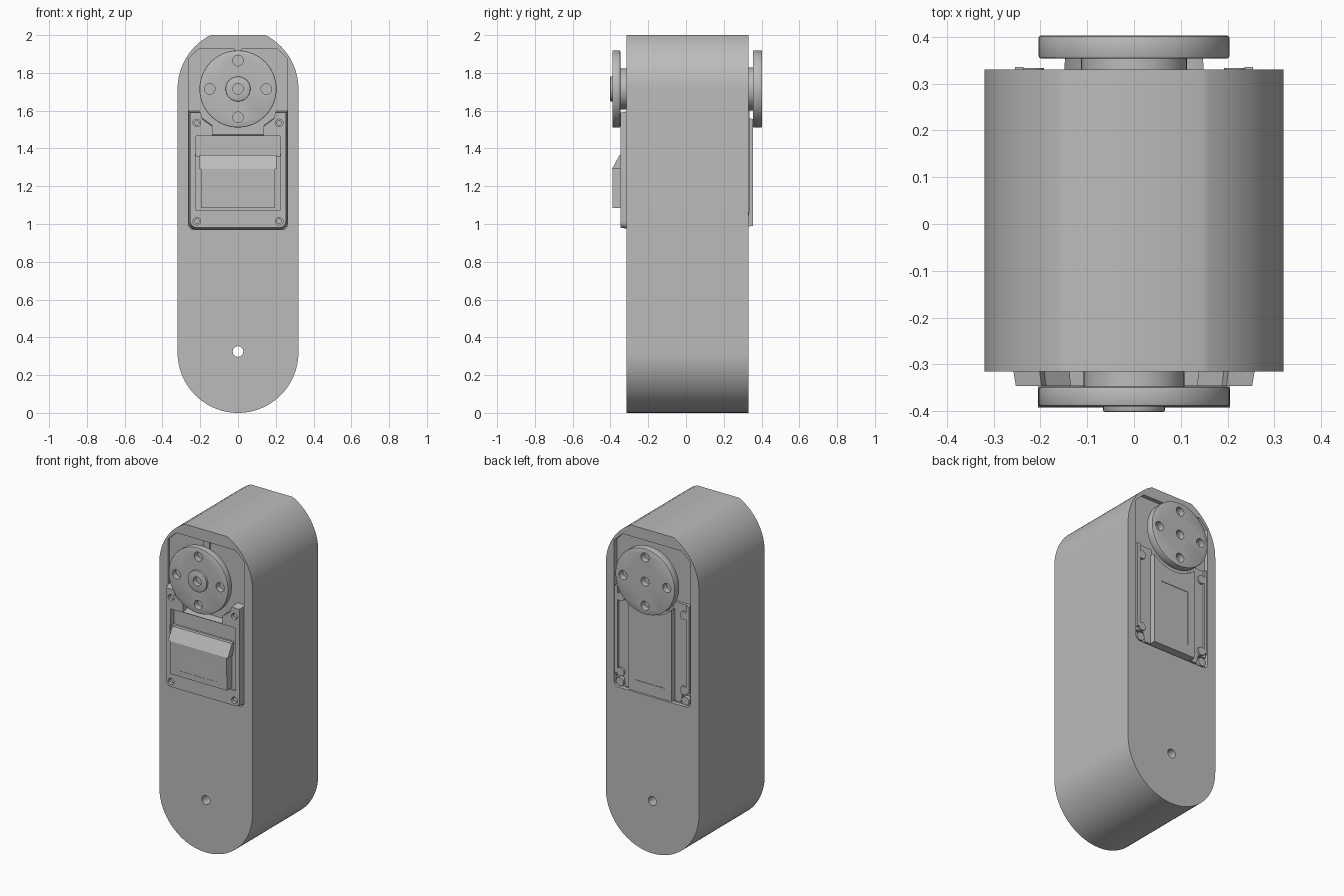
import bpy, bmesh
from math import sin, cos, pi, radians, sqrt

cube = bpy.data.objects.get("Cube")
if cube:
    bpy.data.objects.remove(cube)

grey = bpy.data.materials.new("plain_grey")
grey.use_nodes = True
grey.diffuse_color = (0.5, 0.5, 0.5, 1)
grey.node_tree.nodes["Principled BSDF"].inputs["Base Color"].default_value = (0.5, 0.5, 0.5, 1)

AXIS_Z = 1.715   # height of the horn axis
R = 0.32         # body end radius


def prism(name, pts, a, b, axis="y", scale=1.0, bevel=0.0):
    """Extrude a profile from a to b; scale tapers the end at b."""
    n = len(pts)
    cu = (min(p[0] for p in pts) + max(p[0] for p in pts)) / 2
    cz = (min(p[1] for p in pts) + max(p[1] for p in pts)) / 2
    bm = bmesh.new()
    rings = []
    for d, s in ((a, 1.0), (b, scale)):
        ring = []
        for u, z in pts:
            u, z = cu + (u - cu) * s, cz + (z - cz) * s
            ring.append(bm.verts.new((u, d, z) if axis == "y" else (d, u, z)))
        rings.append(ring)
        bm.faces.new(ring)
    for i in range(n):
        j = (i + 1) % n
        bm.faces.new((rings[0][i], rings[0][j], rings[1][j], rings[1][i]))
    bmesh.ops.recalc_face_normals(bm, faces=bm.faces)
    if bevel:
        caps = [e for e in bm.edges if any(len(f.verts) == n for f in e.link_faces)]
        bmesh.ops.bevel(bm, geom=caps, offset=bevel, segments=2, affect="EDGES", profile=0.5)
    mesh = bpy.data.meshes.new(name)
    bm.to_mesh(mesh)
    bm.free()
    mesh.materials.append(grey)
    ob = bpy.data.objects.new(name, mesh)
    bpy.context.collection.objects.link(ob)
    return ob


def arc(cx, cz, r, start, end, n=32):
    return [(cx + r * cos(radians(start + (end - start) * i / n)),
             cz + r * sin(radians(start + (end - start) * i / n))) for i in range(n + 1)]


def circle(x, z, r, n=32):
    return arc(x, z, r, 0, 360, n)[:-1]


def rect(x0, x1, z0, z1):
    return [(x0, z0), (x1, z0), (x1, z1), (x0, z1)]


def mirrored(right):
    """Close a profile given its +x half from bottom to top."""
    return right + [(-x, z) for x, z in reversed(right)]


def cut(ob, cutters):
    for c in cutters:
        c.hide_render = True
        m = ob.modifiers.new("cut", "BOOLEAN")
        m.operation, m.solver, m.object = "DIFFERENCE", "EXACT", c
    dg = bpy.context.evaluated_depsgraph_get()
    mesh = bpy.data.meshes.new_from_object(ob.evaluated_get(dg))
    ob.modifiers.clear()
    ob.data = mesh
    for c in cutters:
        bpy.data.objects.remove(c)


# Body: long rounded case with flat top, pockets on both faces and a pin hole
top_angle = 63
outline = arc(0, R, R, 180, 360, 48) + arc(0, AXIS_Z, R, 0, top_angle, 20) \
    + arc(0, AXIS_Z, R, 180 - top_angle, 180, 20)
body = prism("body", outline, -0.315, 0.33)
pocket = mirrored(arc(0.232, 1.0, 0.03, -90, 0, 6) + [(0.262, 1.875), (0.205, 1.93)])
cut(body, [prism("front_pocket", pocket, -0.5, -0.297),
           prism("back_pocket", pocket, 0.305, 0.5),
           prism("pin_hole", circle(0, 0.325, 0.028), -0.5, 0.5)])

# Front cover with corner tabs, recessed window and screw holes
cover_half = arc(0.227, 1.005, 0.035, -90, 0, 6) + [
    (0.262, 1.60), (0.205, 1.60), (0.195, 1.565), (0.14, 1.525), (0.14, 1.475)]
cover = prism("front_cover", mirrored(cover_half), -0.29, -0.346, scale=0.965)
corners = [(s * 0.218, z) for s in (-1, 1) for z in (1.015, 1.535)]
cutters = [prism("hole", circle(x, z, 0.02, 20), -0.4, -0.325) for x, z in corners]
cutters.append(prism("recess", rect(-0.222, 0.222, 1.36, 1.465), -0.4, -0.312))
cutters.append(prism("shelf", rect(-0.225, 0.225, 1.075, 1.37), -0.4, -0.338))
cut(cover, cutters)
for x, z in corners:
    prism("front_screw", circle(x, z, 0.014, 16), -0.30, -0.335)

# Raised front housing with a sloped upper edge and a shallow panel
housing_side = [(-0.31, 1.085), (-0.388, 1.085), (-0.39, 1.29), (-0.35, 1.36), (-0.31, 1.36)]
housing = prism("front_housing", housing_side, -0.195, 0.195, axis="x")
cut(housing, [prism("panel", rect(-0.13, 0.13, 1.12, 1.24), -0.5, -0.387)])
visor_side = [(-0.345, 1.29), (-0.392, 1.29), (-0.352, 1.365), (-0.33, 1.365)]
prism("front_visor", visor_side, -0.205, 0.205, axis="x")

# Small rib above the front horn
prism("front_rib", rect(-0.02, 0.02, 1.86, 1.93), -0.29, -0.308)

# Back flanges with screw holes
for s in (-1, 1):
    side = "left" if s > 0 else "right"
    flange = prism("back_flange_" + side,
                   [(s * x, z) for x, z in ((0.14, 0.985), (0.19, 0.985), (0.2, 1.04),
                                            (0.255, 1.04), (0.255, 1.58), (0.235, 1.60),
                                            (0.14, 1.60))], 0.30, 0.322)
    rail = prism("back_rail_" + side, rect(*sorted((s * 0.236, s * 0.255)), 1.06, 1.60),
                 0.30, 0.336)
    for z in (1.07, 1.535):
        prism("back_post_" + side, circle(s * 0.218, z, 0.026, 20), 0.30, 0.334)
    prism("back_lug_" + side, circle(s * 0.225, 1.005, 0.026, 20), 0.30, 0.328)

# Back panel, hollowed at the top to clear the horn
clear = 0.215
edge = AXIS_Z - sqrt(clear ** 2 - 0.15 ** 2)
panel_outline = [(-0.15, 0.985), (0.15, 0.985), (0.15, edge)] \
    + arc(0, AXIS_Z, clear, -46, -134, 20) + [(-0.15, edge)]
back_panel = prism("back_panel", panel_outline, 0.30, 0.354, scale=0.985)
cut(back_panel, [prism("inset", rect(-0.1, 0.1, 1.06, 1.4), 0.351, 0.5)])

# Bosses and horn discs with bolt holes
def bolt_holes(a, b):
    spots = [(0, 0), (0.15, 0), (-0.15, 0), (0, 0.15), (0, -0.15)]
    return [prism("bolt", circle(x, AXIS_Z + z, 0.028, 24), a, b) for x, z in spots]


prism("front_boss", circle(0, AXIS_Z, 0.108, 48), -0.29, -0.35)
prism("back_boss", circle(0, AXIS_Z, 0.113, 48), 0.30, 0.358)
prism("front_collar", circle(0, AXIS_Z, 0.14, 48), -0.29, -0.316)
front_horn = prism("front_horn", circle(0, AXIS_Z, 0.204, 64), -0.348, -0.39, bevel=0.005)
cut(front_horn, bolt_holes(-0.5, -0.355))
back_horn = prism("back_horn", circle(0, AXIS_Z, 0.204, 64), 0.354, 0.403, bevel=0.005)
cut(back_horn, bolt_holes(0.365, 0.5))
hub = prism("front_hub", circle(0, AXIS_Z, 0.066, 40), -0.36, -0.402, bevel=0.004)
cut(hub, [prism("bolt", circle(0, AXIS_Z, 0.028, 24), -0.5, -0.37)])

# Smooth shading with sharp edges kept
bpy.ops.object.select_all(action="DESELECT")
for ob in bpy.context.collection.objects:
    if ob.type == "MESH" and grey.name in ob.data.materials:
        ob.select_set(True)
        bpy.context.view_layer.objects.active = ob
bpy.ops.object.shade_smooth_by_angle(angle=radians(30))
